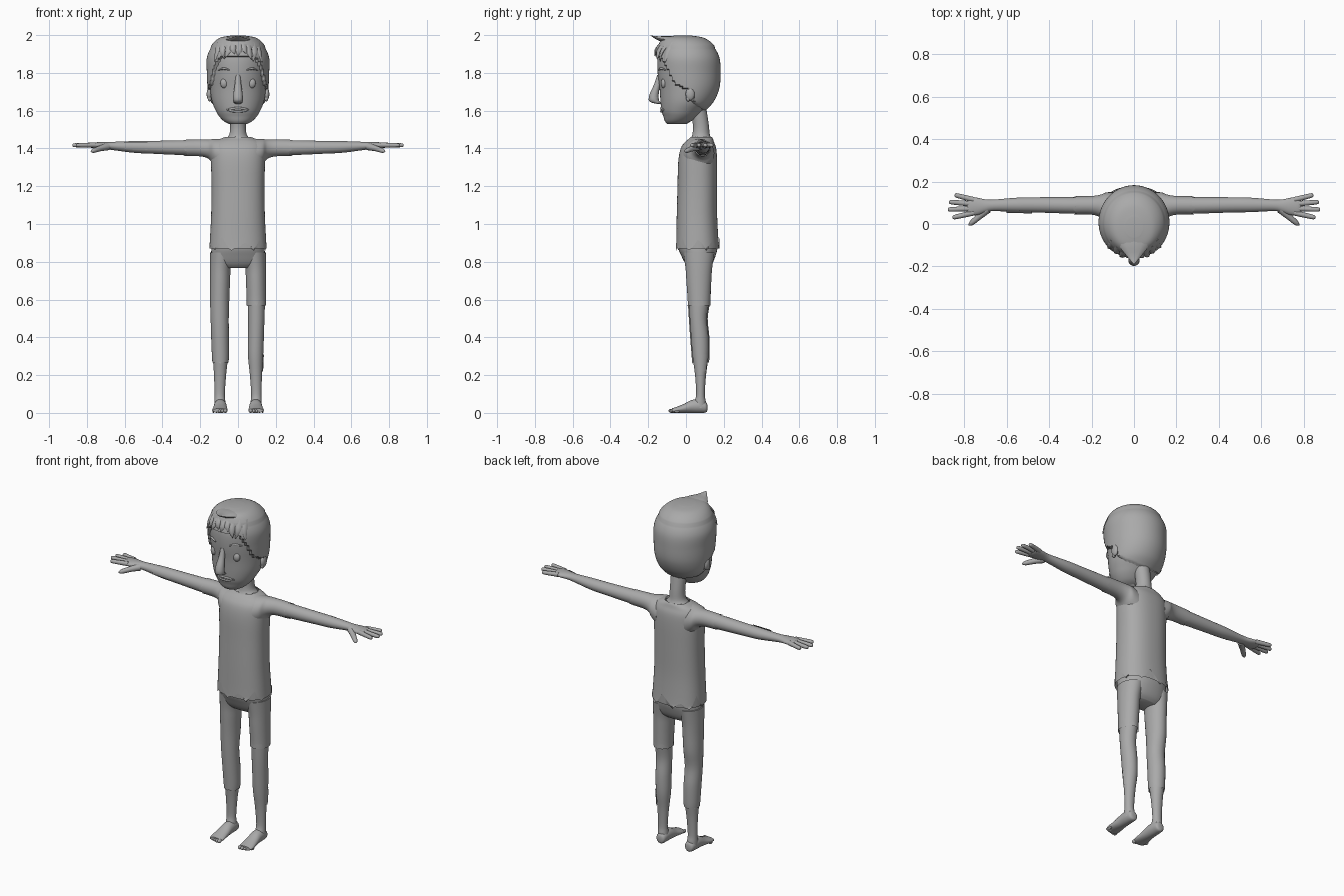
import bpy, bmesh, math
from mathutils import Vector

grey = bpy.data.materials.new("plain grey")
grey.diffuse_color = (0.4, 0.4, 0.4, 1)


def finish(name, bm, angle=50):
    bmesh.ops.recalc_face_normals(bm, faces=bm.faces)
    me = bpy.data.meshes.new(name)
    bm.to_mesh(me)
    bm.free()
    ob = bpy.data.objects.new(name, me)
    bpy.context.collection.objects.link(ob)
    me.materials.append(grey)
    bpy.ops.object.select_all(action='DESELECT')
    ob.select_set(True)
    bpy.context.view_layer.objects.active = ob
    bpy.ops.object.shade_smooth_by_angle(angle=math.radians(angle))
    return ob


def refine(secs, k):
    """Smooth curve through the section values."""
    out = []
    for i in range(len(secs) - 1):
        a, b, c, d = (secs[min(max(i + o, 0), len(secs) - 1)] for o in (-1, 0, 1, 2))
        for j in range(k):
            t = j / k
            out.append([0.5 * (2 * q + (r - p) * t + (2 * p - 5 * q + 4 * r - s) * t * t
                               + (3 * q - p - 3 * r + s) * t ** 3)
                        for p, q, r, s in zip(a, b, c, d)])
    return out + [list(secs[-1])]


def spow(v, p):
    return math.copysign(abs(v) ** p, v)


def loft(name, axis, secs, n=32, k=4, side=1, power=2.0, jag_a=None, jag_b=None,
         keep=None, warp=None):
    """Sections are (position, centre 1, centre 2, radius 1, radius 2); jag is (teeth, depth)."""
    bm = bmesh.new()
    rows = refine(secs, k)
    rings = []
    for i, (t, c1, c2, r1, r2) in enumerate(rows):
        ring = []
        for j in range(n):
            a = 2 * math.pi * j / n
            u, v = c1 + r1 * spow(math.cos(a), 2 / power), c2 + r2 * spow(math.sin(a), 2 / power)
            w = t
            for jag, end in ((jag_a, 0), (jag_b, len(rows) - 1)):
                if jag and i == end:
                    f = (j * jag[0] / n) % 1
                    w += jag[1] * abs(2 * f - 1) * (1 + 0.4 * math.sin(5 * a))
            co = {'x': (w, u, v), 'y': (u, w, v), 'z': (u, v, w)}[axis]
            co = Vector((co[0] * side, co[1], co[2]))
            ring.append(bm.verts.new(warp(co) if warp else co))
        rings.append(ring)
    for a, b in zip(rings, rings[1:]):
        for j in range(n):
            bm.faces.new((a[j], a[(j + 1) % n], b[(j + 1) % n], b[j]))
    if not keep:
        if not jag_a:
            bm.faces.new(rings[0])
        if not jag_b:
            bm.faces.new(rings[-1])
    else:
        bad = [f for f in bm.faces if not keep(f.calc_center_median())]
        bmesh.ops.delete(bm, geom=bad, context='FACES')
    return finish(name, bm)


def tube(name, pts, radii, flat=1.0, n=12, k=3):
    """Round tube through points, flattened in its upward direction."""
    rows = refine([(*p, r) for p, r in zip(pts, radii)], k)
    d = (Vector(pts[-1]) - Vector(pts[0])).normalized()
    side = d.cross(Vector((0, 0, 1))).normalized()
    up = side.cross(d)
    bm = bmesh.new()
    rings = [[bm.verts.new(Vector(r[:3]) + r[3] * (side * math.cos(2 * math.pi * j / n)
              + up * flat * math.sin(2 * math.pi * j / n))) for j in range(n)] for r in rows]
    for a, b in zip(rings, rings[1:]):
        for j in range(n):
            bm.faces.new((a[j], a[(j + 1) % n], b[(j + 1) % n], b[j]))
    bm.faces.new(rings[0])
    bm.faces.new(rings[-1])
    return finish(name, bm, 60)


def ball(name, loc, size):
    bm = bmesh.new()
    bmesh.ops.create_uvsphere(bm, u_segments=20, v_segments=12, radius=1)
    for v in bm.verts:
        v.co = Vector(loc) + Vector([c * s for c, s in zip(v.co, size)])
    return finish(name, bm)


# head
HEAD = [(1.53, 0, -.055, .05, .045), (1.545, 0, -.042, .076, .07), (1.57, 0, -.03, .1, .09),
        (1.60, 0, -.02, .118, .11), (1.65, 0, 0, .138, .135), (1.72, 0, .012, .148, .152),
        (1.80, 0, .01, .152, .16), (1.88, 0, .007, .152, .157), (1.94, 0, 0, .125, .132),
        (1.975, 0, -.012, .085, .095), (1.987, 0, -.015, .03, .035)]
loft("head", 'z', HEAD, n=48, k=4)
FINE = refine(HEAD, 10)


def face_y(x, z):
    _, _, cy, rx, ry = min(FINE, key=lambda r: abs(r[0] - z))
    return cy - ry * math.sqrt(max(0, 1 - (x / rx) ** 2))


# hair cap, sunk into the head below the hairline
LINE = [(-.3, 1.9), (-.125, 1.88), (-.06, 1.74), (.02, 1.70), (.035, 1.64), (.12, 1.575), (.3, 1.54)]


def hair_warp(co):
    for (y0, z0), (y1, z1) in zip(LINE, LINE[1:]):
        if y0 <= co.y <= y1:
            limit = z0 + (z1 - z0) * (co.y - y0) / (y1 - y0)
    off = 0.013 if co.z > limit else -0.012
    out = Vector((co.x, co.y - 0.01, 0)).normalized() * off
    return co + out + Vector((0, 0, 0.01 if co.z > 1.93 else 0))


loft("hair", 'z', HEAD, n=72, k=8, warp=hair_warp)

# fringe tufts and quiff
tube("quiff", [(0, -.02, 1.965), (0, -.1, 1.976), (0, -.15, 1.984), (0, -.19, 1.999)],
     [.085, .07, .035, .001], flat=.28)
for i, (x, z, lean) in enumerate([(-.115, 1.86, -.01), (-.085, 1.875, .012), (-.055, 1.88, -.012),
                                  (-.028, 1.90, .01), (.005, 1.89, -.006), (.035, 1.90, .012),
                                  (.062, 1.87, .01), (.09, 1.86, -.01), (.118, 1.855, .01)]):
    y = face_y(x, z)
    tube(f"fringe_tuft_{i}", [(x * .8, face_y(x * .8, 1.945) + .01, 1.955),
                              (x * .95, y - .006, (z + 1.95) / 2), (x + lean, y - .016, z)],
         [.026, .018, .001], flat=.7, n=6)

# nose
tube("nose", [(0, -.14, 1.79), (0, -.152, 1.74), (0, -.168, 1.69), (0, -.168, 1.65), (0, -.13, 1.635)],
     [.012, .017, .024, .026, .012], n=16)
ball("nose_tip", (0, -.168, 1.663), (.026, .024, .024))

# eyes, brows, ears
for s, tag in ((1, "left"), (-1, "right")):
    ball(f"{tag}_eye", (s * .073, face_y(.073, 1.745) + .006, 1.745), (.021, .016, .026))
    xs = (.045, .075, .105)
    tube(f"{tag}_brow", [(s * x, face_y(x, z) - .001, z) for x, z in zip(xs, (1.815, 1.823, 1.815))],
         [.004, .007, .003], flat=.9)
    ball(f"{tag}_ear", (s * .152, .022, 1.688), (.014, .024, .034))
    ball(f"{tag}_ear_lobe", (s * .15, .012, 1.665), (.01, .012, .016))

# mouth
for name, dz, r in (("upper_lip", .008, .006), ("lower_lip", -.009, .006), ("teeth", 0, .006)):
    xs = (-.062, -.03, 0, .03, .058)
    tube(name, [(x, face_y(x, 1.605) + (0 if dz else .002), 1.605 + dz * (1 - (x / .065) ** 2))
                for x in xs], [.002, r, r, r, .002])

# neck
loft("neck", 'z', [(1.42, 0, .075, .08, .06), (1.45, 0, .08, .065, .055), (1.475, 0, .08, .046, .046),
                   (1.53, 0, .078, .041, .042), (1.63, 0, .06, .045, .045)])

# shirt with torn hem and collar
loft("shirt", 'z', [(.86, 0, .062, .152, .115), (.93, 0, .06, .148, .111), (1.05, 0, .058, .142, .107),
                    (1.2, 0, .06, .14, .105), (1.33, 0, .062, .143, .103), (1.40, 0, .066, .143, .094),
                    (1.435, 0, .072, .125, .076), (1.453, 0, .08, .088, .062),
                    (1.462, 0, .08, .064, .056)],
     n=54, power=2.35, jag_a=(9, .055), jag_b=(9, -.012))

# pelvis
loft("trouser_seat", 'z', [(.95, 0, .06, .135, .098), (.88, 0, .062, .14, .105), (.83, 0, .066, .142, .09),
                           (.79, 0, .068, .132, .071), (.768, 0, .068, .1, .05)], power=2.3)

LEG = [(.85, .084, .068, .058, .078), (.77, .093, .068, .05, .066), (.7, .095, .068, .048, .061),
       (.6, .097, .069, .046, .055), (.5, .097, .065, .043, .045), (.4, .095, .073, .042, .046),
       (.3, .093, .077, .04, .042), (.2, .095, .077, .032, .029), (.1, .097, .077, .027, .023),
       (.06, .096, .075, .029, .03), (.025, .095, .075, .03, .033)]


def grow(secs, g):
    return [(*r[:3], r[3] + g, r[4] + g) for r in secs]


for s, tag, count in ((1, "left", 4), (-1, "right", 7)):
    # legs and torn trouser legs
    loft(f"{tag}_leg", 'z', LEG, side=s)
    end = [(.565, .097, .069, .046, .055)] if count == 4 else [(.26, .093, .077, .037, .039)]
    loft(f"{tag}_trouser_leg", 'z', grow(LEG[:count] + end, .005), n=36, side=s, jag_b=(6, .06))
    # feet and toes
    loft(f"{tag}_foot", 'y', [(.113, .093, .028, .012, .014), (.105, .093, .03, .026, .028),
                              (.07, .094, .036, .032, .036), (.03, .094, .034, .034, .034),
                              (-.01, .095, .024, .037, .024), (-.05, .096, .016, .041, .016),
                              (-.075, .096, .012, .036, .012)], side=s)
    for i in range(5):
        r = .011 - .0011 * i
        ball(f"{tag}_toe_{i}", (s * (.067 + .0155 * i), -.077 + .003 * i * i * .6, r), (r * .95, .015, r))

    # sleeves with torn cuffs
    loft(f"{tag}_sleeve", 'x', [(.09, .065, 1.36, .085, .092), (.13, .075, 1.38, .074, .07),
                                (.155, .084, 1.396, .055, .052), (.2, .088, 1.403, .044, .045),
                                (.29, .088, 1.403, .043, .043)], n=30, side=s, jag_b=(5, -.028))
    # arms
    ARM = [(.2, .088, 1.403, .04, .041), (.3, .088, 1.404, .039, .039), (.45, .09, 1.406, .036, .034),
           (.55, .09, 1.408, .034, .031), (.66, .088, 1.413, .027, .022)]
    loft(f"{tag}_arm", 'x', ARM + [(.7, .085, 1.415, .031, .019), (.74, .083, 1.416, .041, .017),
                                   (.775, .083, 1.417, .043, .014), (.788, .083, 1.417, .036, .008)], side=s)
    # fingers and thumb
    for i, (y0, x1, y1) in enumerate([(.053, .855, .03), (.073, .877, .068), (.094, .872, .104),
                                      (.114, .845, .137)]):
        a, b = Vector((s * .755, y0, 1.418)), Vector((s * x1, y1, 1.417))
        tube(f"{tag}_finger_{i}", [a, a.lerp(b, .5), a.lerp(b, .93), b], [.013, .012, .01, .003])
    tube(f"{tag}_thumb", [(s * .69, .07, 1.41), (s * .73, .035, 1.4), (s * .765, .005, 1.388),
                          (s * .778, -.006, 1.384)], [.02, .015, .012, .003])

# patches on forearm and shin
loft("forearm_patch", 'x', grow([(.48, .09, 1.407, .0355, .0325), (.6, .089, 1.41, .031, .028)], .005),
     n=48, side=-1, keep=lambda c: c.y < .08 and 1.395 < c.z < 1.434)
loft("shin_patch", 'z', grow([(.22, .095, .077, .034, .032), (.31, .093, .077, .04, .042)], .004),
     n=48, keep=lambda c: c.x > .1 and .068 < c.y < .108)
